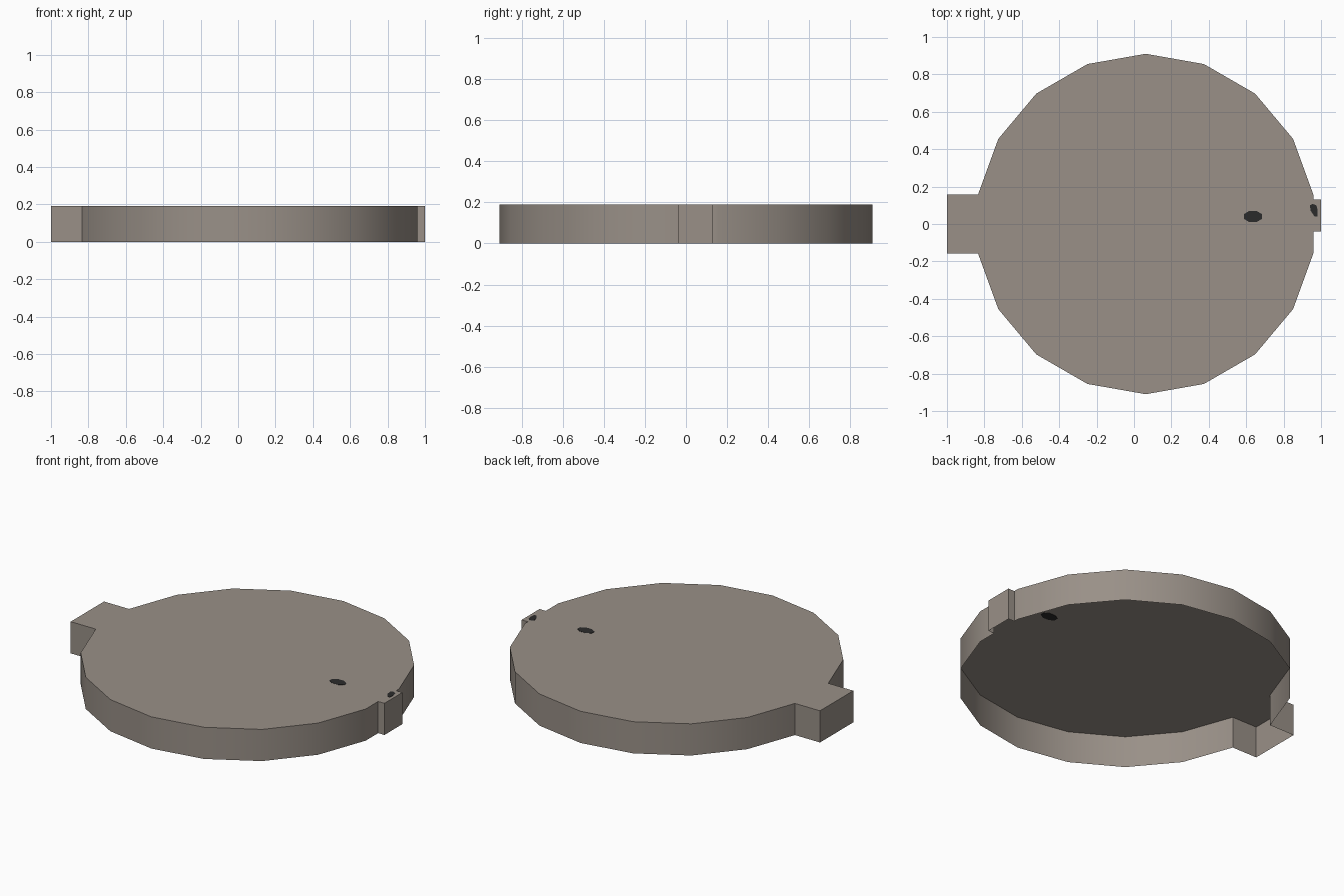
import bpy, bmesh, math

if "Cube" in bpy.data.objects:
    bpy.data.objects.remove(bpy.data.objects["Cube"])


def material(name, rgb):
    m = bpy.data.materials.new(name)
    m.diffuse_color = (*rgb, 1)
    m.use_nodes = True
    m.node_tree.nodes["Principled BSDF"].inputs["Base Color"].default_value = m.diffuse_color
    return m


stone = material("warm grey", (0.32, 0.28, 0.245))
dark = material("near black", (0.024, 0.024, 0.024))

HEIGHT, RADIUS, CX, SIDES = 0.19, 0.91, 0.0625, 18


def build(name, outline, top, depth, mat, closed):
    """Flat polygon at height top with walls going down; bottom is optional."""
    bm = bmesh.new()
    upper = [bm.verts.new((x, y, top)) for x, y in outline]
    lower = [bm.verts.new((x, y, top - depth)) for x, y in outline]
    bm.faces.new(upper)
    if closed:
        bm.faces.new(lower[::-1])
    n = len(outline)
    for i in range(n):
        j = (i + 1) % n
        bm.faces.new((upper[i], lower[i], lower[j], upper[j]))
    me = bpy.data.meshes.new(name)
    bm.to_mesh(me)
    bm.free()
    me.materials.append(mat)
    ob = bpy.data.objects.new(name, me)
    bpy.context.collection.objects.link(ob)
    return ob


# Disc outline, counter-clockwise, with a wide left tab and a small right tab
outline = []
for i in range(SIDES):
    a = math.radians(10 + 360 / SIDES * i)
    outline.append((CX + RADIUS * math.cos(a), RADIUS * math.sin(a)))
    if i == 8:  # after the 170 degree corner
        outline += [(-1.0, 0.158), (-1.0, -0.158)]
edge = CX + RADIUS * math.cos(math.radians(10))
outline += [(edge, -0.04), (1.0, -0.04), (1.0, 0.13), (edge, 0.13)]

# Hollow lid, open underneath
lid = build("lid_shell", outline, HEIGHT, HEIGHT, stone, False)
bpy.context.view_layer.objects.active = lid
lid.select_set(True)
bpy.ops.object.shade_smooth_by_angle(angle=math.radians(30))

# Dark spot that shows on both sides of the top
spot = [(0.636 + 0.053 * math.cos(math.tau * (k + 0.5) / 8),
         0.04 + 0.032 * math.sin(math.tau * (k + 0.5) / 8)) for k in range(8)]
build("dark_spot", spot, HEIGHT + 0.001, 0.003, dark, True)

# Dark mark on the small tab
mark = [(0.965, 0.04), (0.98, 0.04), (0.982, 0.075), (0.975, 0.1),
        (0.955, 0.108), (0.94, 0.1), (0.945, 0.07)]
build("tab_mark", mark, HEIGHT + 0.001, 0.002, dark, True)
